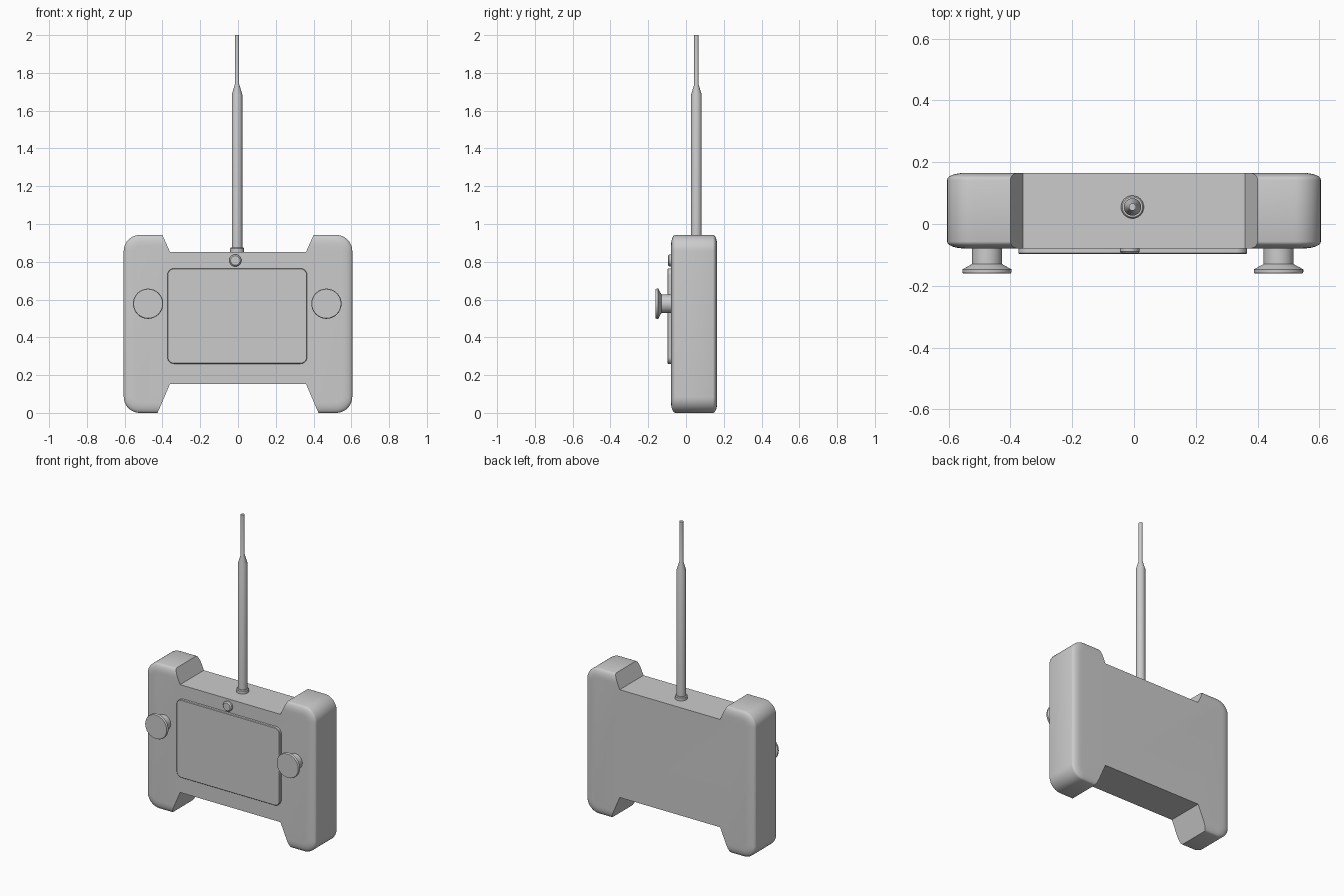
import bpy, bmesh, math
from mathutils import Matrix

cube = bpy.data.objects.get("Cube")
if cube:
    bpy.data.objects.remove(cube, do_unlink=True)

GREY = (0.6, 0.6, 0.6, 1)
grey = bpy.data.materials.new("plain grey")
grey.use_nodes = True
grey.diffuse_color = GREY
grey.node_tree.nodes["Principled BSDF"].inputs["Base Color"].default_value = GREY


def finish(name, bm, angle=35):
    bmesh.ops.recalc_face_normals(bm, faces=bm.faces)
    mesh = bpy.data.meshes.new(name)
    bm.to_mesh(mesh)
    bm.free()
    mesh.materials.append(grey)
    ob = bpy.data.objects.new(name, mesh)
    bpy.context.collection.objects.link(ob)
    bpy.ops.object.select_all(action="DESELECT")
    ob.select_set(True)
    bpy.context.view_layer.objects.active = ob
    bpy.ops.object.shade_smooth_by_angle(angle=math.radians(angle))
    return ob


def loft(bm, rings):
    """Skin closed rings of equal length and cap both ends."""
    loops = [[bm.verts.new(p) for p in ring] for ring in rings]
    for a, b in zip(loops, loops[1:]):
        for i in range(len(a)):
            j = (i + 1) % len(a)
            bm.faces.new((a[i], a[j], b[j], b[i]))
    bm.faces.new(loops[0])
    bm.faces.new(loops[-1])


def arc(cx, cz, r, start, steps=10):
    """Quarter circle, counter-clockwise from the start angle in degrees."""
    angles = [math.radians(start + 90 * i / steps) for i in range(steps + 1)]
    return [(cx + r * math.cos(a), cz + r * math.sin(a)) for a in angles]


def turned(name, profile, location, forward=False, sides=32):
    """Lathe (radius, height) pairs, standing up or pointing to the front."""
    bm = bmesh.new()
    turn = [2 * math.pi * i / sides for i in range(sides)]
    loft(bm, [[(r * math.cos(a), r * math.sin(a), h) for a in turn] for r, h in profile])
    if forward:
        bm.transform(Matrix.Rotation(math.pi / 2, 4, "X"))
    bm.transform(Matrix.Translation(location))
    return finish(name, bm, 25)


# Body: H-shaped outline whose outer rim shrinks towards front and back
HALF, TOP, CORNER = 0.605, 0.942, 0.085
FRONT, BACK = -0.079, 0.165
RIM, RIM_DEPTH = 0.055, 0.022


def outline(inset):
    slope_low, slope_high = 0.066 / 0.153, 0.04 / 0.09
    r = CORNER - inset
    cx = HALF - CORNER
    right = [(0.36, 0.153), (0.426 - slope_low * inset, inset)]
    right += arc(cx, CORNER, r, -90) + arc(cx, TOP - CORNER, r, 0)
    right += [(0.40 - slope_high * inset, TOP - inset), (0.36, 0.852)]
    return right + [(-x, z) for x, z in reversed(right)]


steps = 6
rim = []
for i in range(steps + 1):
    a = math.pi / 2 * i / steps
    rim.append((RIM * (1 - math.sin(a)), RIM_DEPTH * (1 - math.cos(a))))
layers = [(d, FRONT + y) for d, y in rim] + [(d, BACK - y) for d, y in reversed(rim)]
bm = bmesh.new()
loft(bm, [[(x, y, z) for x, z in outline(d)] for d, y in layers])
finish("body", bm)


# Screen: thin rounded plate on the front
def plate(inset):
    x0, x1, z0, z1, r = -0.374, 0.366, 0.26, 0.765, 0.036
    pts = arc(x1 - r, z1 - r, r - inset, 0) + arc(x0 + r, z1 - r, r - inset, 90)
    return pts + arc(x0 + r, z0 + r, r - inset, 180) + arc(x1 - r, z0 + r, r - inset, 270)


bm = bmesh.new()
loft(bm, [[(x, y, z) for x, z in plate(d)]
          for d, y in ((0, FRONT + 0.01), (0, -0.094), (0.003, -0.097))])
finish("screen", bm)

# Thumb sticks
stick = [(0.049, -0.01), (0.049, 0.051), (0.08, 0.068), (0.08, 0.076), (0.077, 0.082)]
for side, x in (("right", -0.476), ("left", 0.468)):
    turned(side + "_thumb_stick", stick, (x, FRONT, 0.578), True)

# Power button
turned("power_button", [(0.032, -0.01), (0.032, 0.01), (0.025, 0.017)],
       (-0.014, FRONT, 0.807), True)

# Antenna and its collar
AERIAL = (-0.005, 0.055, 0)
turned("antenna_collar", [(0.037, 0.84), (0.037, 0.87), (0.033, 0.875)], AERIAL)
turned("antenna", [(0.028, 0.84), (0.028, 1.685), (0.0115, 1.74), (0.0115, 2.0)], AERIAL)
